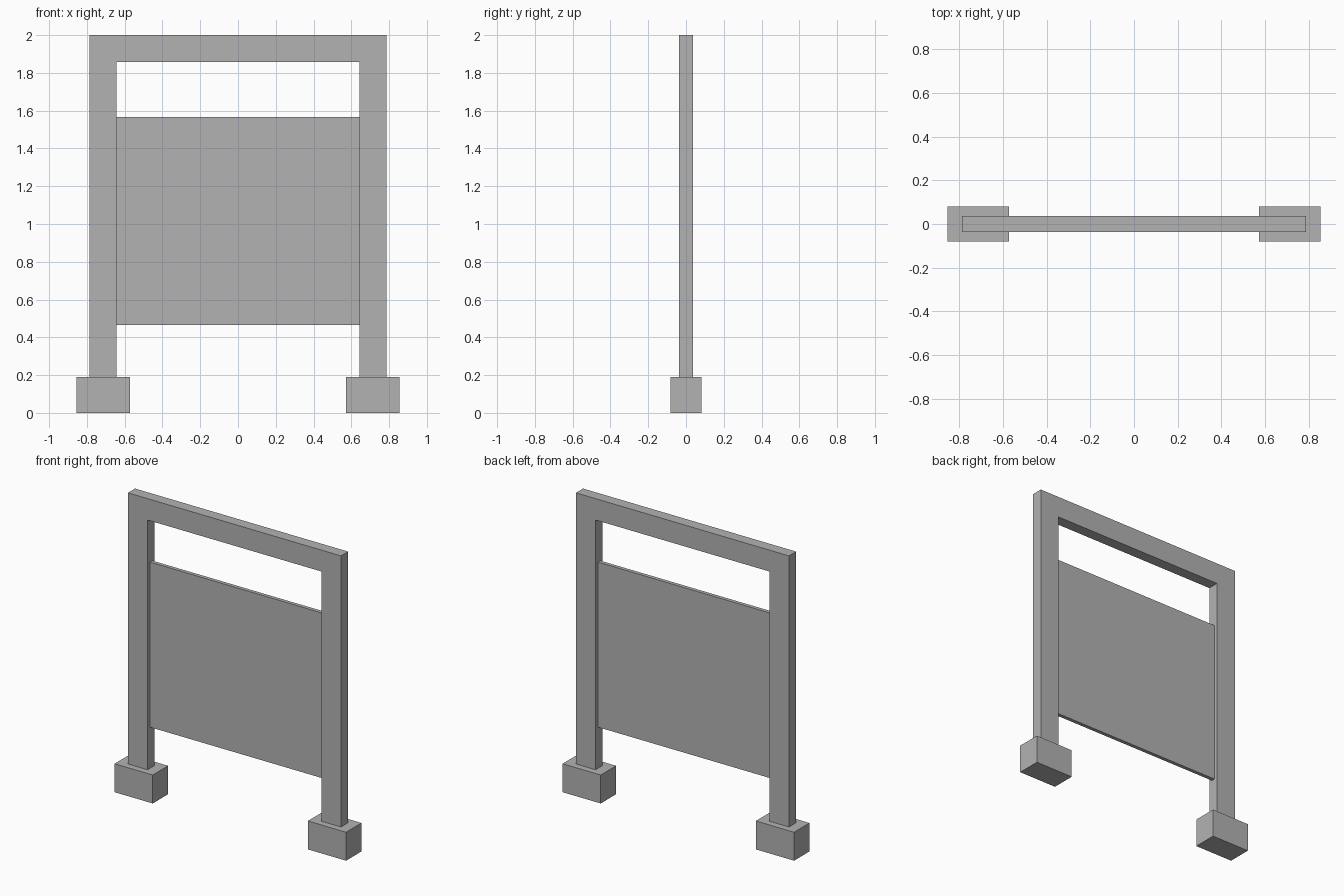
import bpy
import bmesh
from mathutils import Vector

cube = bpy.data.objects.get("Cube")
if cube:
    bpy.data.objects.remove(cube, do_unlink=True)

# One plain grey for everything
grey = bpy.data.materials.new("plain_grey")
grey.use_nodes = True
colour = (0.45, 0.45, 0.45, 1)
grey.diffuse_color = colour
grey.node_tree.nodes["Principled BSDF"].inputs["Base Color"].default_value = colour


def slab(name, outline, depth):
    """Extrude an x-z outline symmetrically about y = 0."""
    bm = bmesh.new()
    face = bm.faces.new([bm.verts.new((x, -depth / 2, z)) for x, z in outline])
    moved = bmesh.ops.extrude_face_region(bm, geom=[face])["geom"]
    verts = [v for v in moved if isinstance(v, bmesh.types.BMVert)]
    bmesh.ops.translate(bm, verts=verts, vec=Vector((0, depth, 0)))
    bmesh.ops.recalc_face_normals(bm, faces=bm.faces)
    mesh = bpy.data.meshes.new(name)
    bm.to_mesh(mesh)
    bm.free()
    mesh.materials.append(grey)
    obj = bpy.data.objects.new(name, mesh)
    bpy.context.collection.objects.link(obj)
    return obj


def rect(x0, x1, z0, z1):
    return [(x0, z0), (x1, z0), (x1, z1), (x0, z1)]


outer, inner = 0.787, 0.642
foot_top, beam_bottom, top = 0.19, 1.857, 2.0

# Frame: two posts and the top beam in one piece
half = [(outer, top), (outer, foot_top), (inner, foot_top), (inner, beam_bottom)]
slab("frame", half + [(-x, z) for x, z in reversed(half)], 0.075)

# Thin board between the posts
slab("board", rect(-inner, inner, 0.465, 1.567), 0.025)

# Block feet
for side, name in ((1, "left_foot"), (-1, "right_foot")):
    centre = side * 0.714
    slab(name, rect(centre - 0.141, centre + 0.141, 0, foot_top), 0.162)
